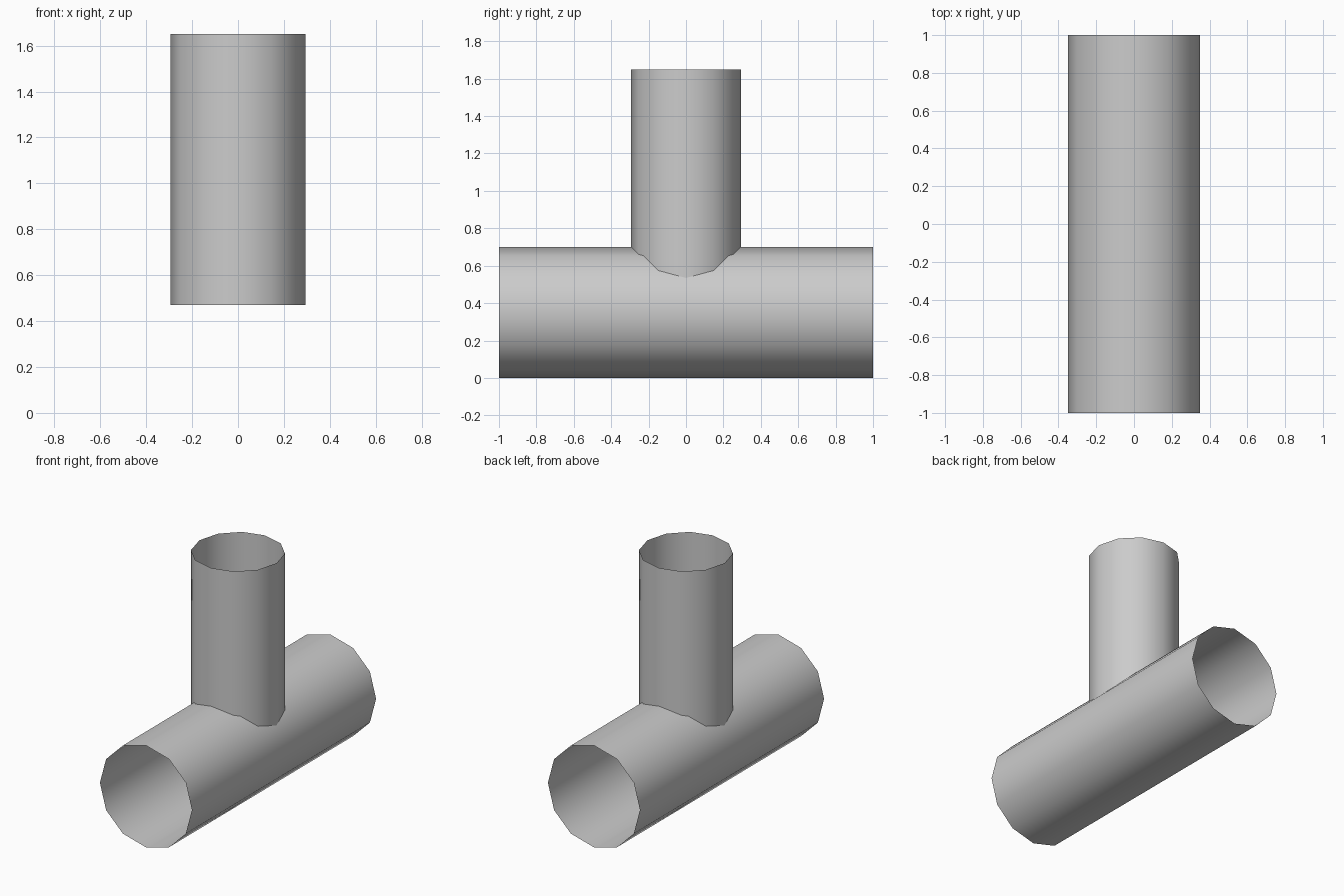
import bpy
from math import pi

if "Cube" in bpy.data.objects:
    bpy.data.objects.remove(bpy.data.objects["Cube"])


def open_tube(name, radius, length, location, rotation=(0, 0, 0)):
    # 12-sided, smooth-shaded, single-wall tube with open ends
    bpy.ops.mesh.primitive_cylinder_add(
        vertices=12, radius=radius, depth=length, end_fill_type='NOTHING',
        location=location, rotation=rotation)
    tube = bpy.context.object
    tube.name = name
    bpy.ops.object.transform_apply(location=False, rotation=True, scale=True)
    bpy.ops.object.shade_smooth()
    return tube


# Main pipe lying along y
open_tube("main_pipe", 0.35, 2.0, (0, 0, 0.35), (pi / 2, 0, 0))

# Upright branch, its lower end buried inside the main pipe
bottom, top = 0.471, 1.65
open_tube("branch_pipe", 0.2935, top - bottom, (0, 0, (top + bottom) / 2))
